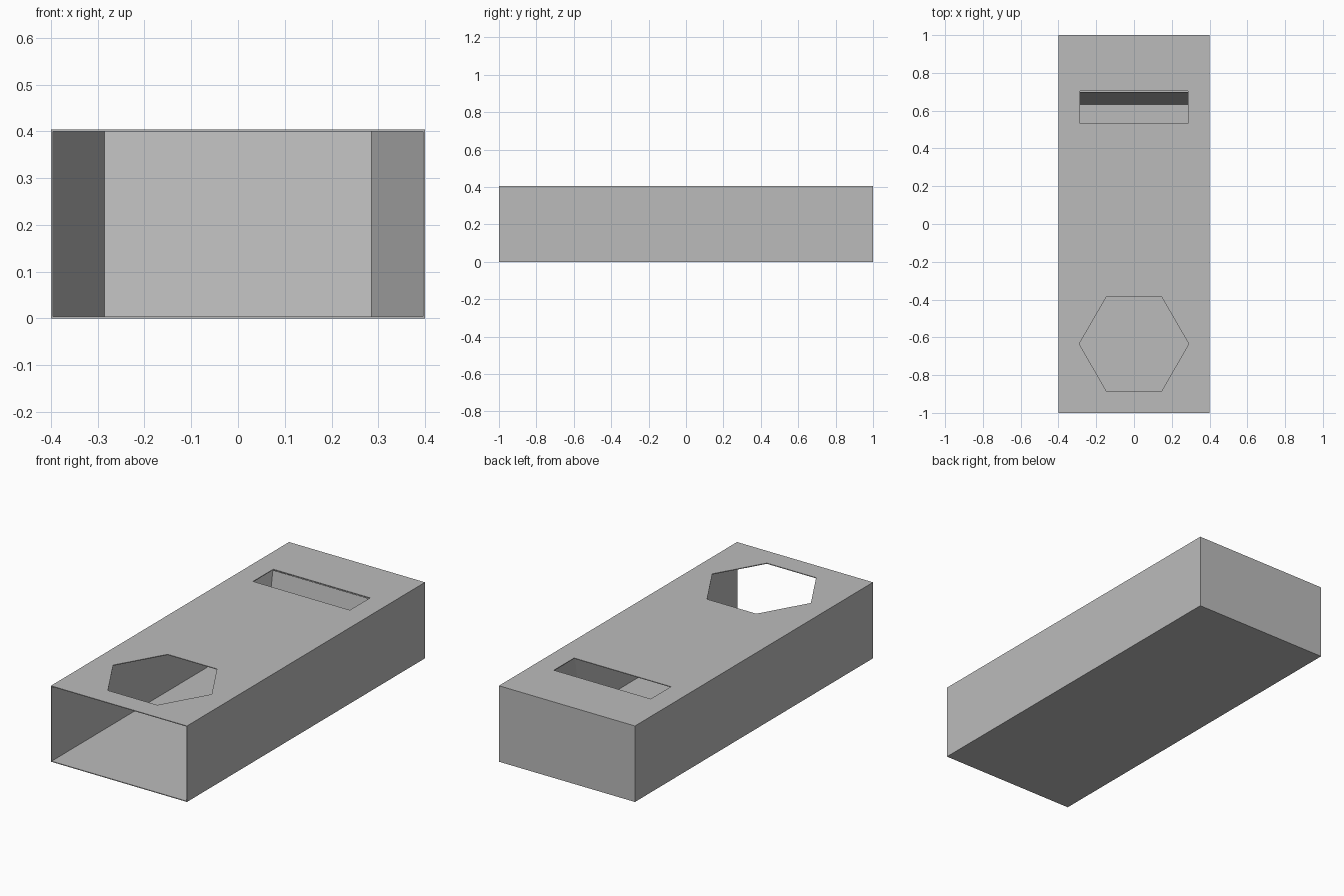
import bpy, bmesh
from math import cos, sin, pi

cube = bpy.data.objects.get("Cube")
if cube:
    bpy.data.objects.remove(cube, do_unlink=True)

W, L, H, T = 0.4, 1.0, 0.404, 0.004   # half width, half length, height, wall

grey = bpy.data.materials.new("plain grey")
grey.use_nodes = True
colour = (0.5, 0.5, 0.5, 1)
grey.diffuse_color = colour
grey.node_tree.nodes["Principled BSDF"].inputs["Base Color"].default_value = colour


def add_object(name, bm):
    bmesh.ops.recalc_face_normals(bm, faces=bm.faces)
    mesh = bpy.data.meshes.new(name)
    bm.to_mesh(mesh)
    bm.free()
    mesh.materials.append(grey)
    obj = bpy.data.objects.new(name, mesh)
    bpy.context.collection.objects.link(obj)
    return obj


def prism(name, outline, z0, z1):
    """Upright solid from a flat outline."""
    bm = bmesh.new()
    base = bm.faces.new([bm.verts.new((x, y, z0)) for x, y in outline])
    top = bmesh.ops.extrude_face_region(bm, geom=[base])["geom"]
    verts = [v for v in top if isinstance(v, bmesh.types.BMVert)]
    bmesh.ops.translate(bm, verts=verts, vec=(0, 0, z1 - z0))
    return add_object(name, bm)


def rectangle(x, y0, y1):
    return [(-x, y0), (x, y0), (x, y1), (-x, y1)]


def cut(target, cutter):
    mod = target.modifiers.new(cutter.name, 'BOOLEAN')
    mod.operation = 'DIFFERENCE'
    mod.solver = 'EXACT'
    mod.object = cutter
    cutter.hide_render = True
    cutter.hide_set(True)
    cutter.display_type = 'WIRE'


# Thin-walled box, open at the front
shell = prism("box_shell", rectangle(W, -L, L), 0, H)
cut(shell, prism("cavity_cutter", rectangle(W - T, -L - 0.1, L - T), T, H - T))

# Hexagonal hole and narrow slot through the top
hexagon = [(0.29 * cos(i * pi / 3), -0.635 + 0.29 * sin(i * pi / 3)) for i in range(6)]
cut(shell, prism("hexagon_cutter", hexagon, H - 0.1, H + 0.1))
cut(shell, prism("slot_cutter", rectangle(0.285, 0.533, 0.703), H - 0.1, H + 0.1))

# Folded inner panel that leans back towards the slot
bm = bmesh.new()
fold = [(T - W, 0.315), (-0.285, 0.633), (0.285, 0.633), (W - T, 0.315)]
lower = [bm.verts.new((x, y, T)) for x, y in fold]
upper = [bm.verts.new((x, y + 0.067, H - T)) for x, y in fold]
for i in range(3):
    bm.faces.new((lower[i], lower[i + 1], upper[i + 1], upper[i]))
add_object("inner_panel", bm)
